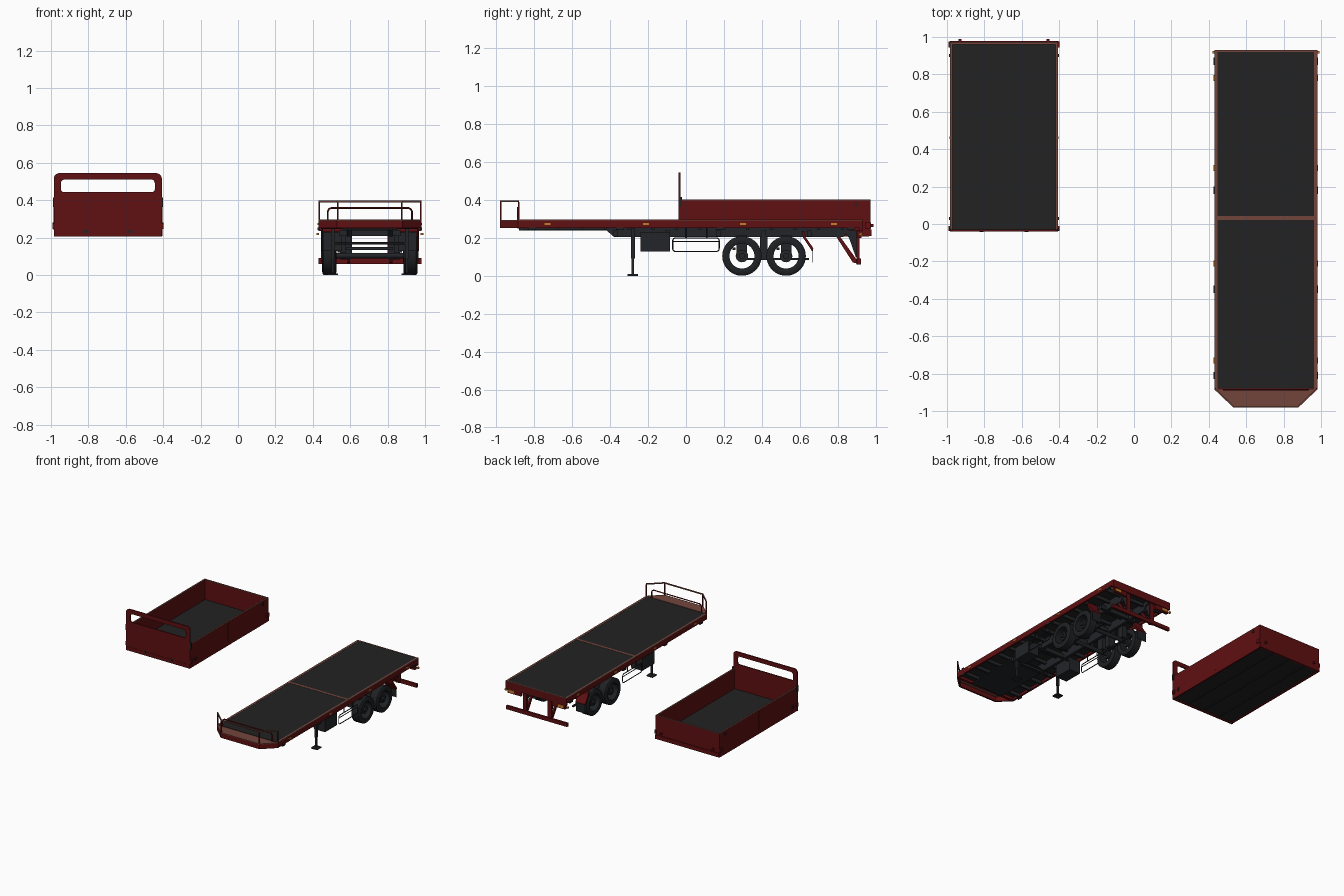
import bpy, bmesh, math
from mathutils import Vector

if "Cube" in bpy.data.objects:
    bpy.data.objects.remove(bpy.data.objects["Cube"])

def mat(name, c):
    m = bpy.data.materials.new(name)
    m.diffuse_color = (*c, 1)
    m.use_nodes = True
    m.node_tree.nodes["Principled BSDF"].inputs["Base Color"].default_value = m.diffuse_color
    return m

RED = mat("dark red", (0.115, 0.005, 0.006))
BROWN = mat("worn brown", (0.17, 0.06, 0.045))
BLACK = mat("deck black", (0.016, 0.016, 0.016))
STEEL = mat("chassis black", (0.017, 0.018, 0.021))
RUBBER = mat("tyre rubber", (0.014, 0.015, 0.017))
ORANGE = mat("marker orange", (0.6, 0.2, 0.02))
CX, BX = 0.705, -0.695   # centre lines of trailer and of cargo body

def add(name, bm, m, smooth=False):
    bmesh.ops.recalc_face_normals(bm, faces=bm.faces)
    me = bpy.data.meshes.new(name)
    bm.to_mesh(me)
    bm.free()
    me.materials.append(m)
    o = bpy.data.objects.new(name, me)
    bpy.context.collection.objects.link(o)
    if smooth:
        bpy.ops.object.select_all(action='DESELECT')
        o.select_set(True)
        bpy.context.view_layer.objects.active = o
        bpy.ops.object.shade_smooth_by_angle(angle=math.radians(35))
    return o

def prism(name, pts, a, b, axis, m):
    """Extrude a 2D outline from a to b along x (pts = y,z) or z (pts = x,y)."""
    bm = bmesh.new()
    put = (lambda p, t: (t, p[0], p[1])) if axis == 'x' else (lambda p, t: (p[0], p[1], t))
    lo = [bm.verts.new(put(p, a)) for p in pts]
    hi = [bm.verts.new(put(p, b)) for p in pts]
    bm.faces.new(lo)
    bm.faces.new(hi)
    for i in range(len(pts)):
        j = (i + 1) % len(pts)
        bm.faces.new((lo[i], lo[j], hi[j], hi[i]))
    return add(name, bm, m)

def box(name, x0, x1, y0, y1, z0, z1, m):
    return prism(name, [(x0, y0), (x1, y0), (x1, y1), (x0, y1)], z0, z1, 'z', m)

def pair(name, c, x0, x1, y0, y1, z0, z1, m):
    """Two boxes mirrored about the centre line c."""
    box(name + "_right", c + x0, c + x1, y0, y1, z0, z1, m)
    box(name + "_left", c - x1, c - x0, y0, y1, z0, z1, m)

def curve_mesh(name, splines, m, bevel=0, extrude=0, closed=False, flat=False):
    cu = bpy.data.curves.new(name, 'CURVE')
    cu.dimensions = '2D' if flat else '3D'
    if flat:
        cu.fill_mode = 'BOTH'
    cu.bevel_depth, cu.bevel_resolution, cu.extrude = bevel, 1, extrude
    cu.use_fill_caps = not flat
    for pts in splines:
        s = cu.splines.new('POLY')
        s.points.add(len(pts) - 1)
        for q, p in zip(s.points, pts):
            q.co = (*p, 1)
        s.use_cyclic_u = closed
    tmp = bpy.data.objects.new(name + "_tmp", cu)
    bpy.context.collection.objects.link(tmp)
    me = bpy.data.meshes.new_from_object(tmp.evaluated_get(bpy.context.evaluated_depsgraph_get()))
    bpy.data.objects.remove(tmp)
    me.materials.clear()
    me.materials.append(m)
    o = bpy.data.objects.new(name, me)
    bpy.context.collection.objects.link(o)
    return o

def lathe(name, prof, x, y, z, m, n=36):
    """Revolve (x offset, radius) profile about the x axis."""
    bm = bmesh.new()
    rings = [[bm.verts.new((x + px, y + r * math.cos(2 * math.pi * i / n), z + r * math.sin(2 * math.pi * i / n)))
              for i in range(n)] for px, r in prof]
    for k in range(len(prof)):
        a, b = rings[k], rings[(k + 1) % len(prof)]
        for i in range(n):
            bm.faces.new((a[i], a[(i + 1) % n], b[(i + 1) % n], b[i]))
    return add(name, bm, m, True)

def rod(name, a, b, r, m, n=16):
    a, b = Vector(a), Vector(b)
    bm = bmesh.new()
    bmesh.ops.create_cone(bm, cap_ends=True, segments=n, radius1=r, radius2=r, depth=(b - a).length)
    rot = (b - a).to_track_quat('Z', 'Y').to_matrix()
    for v in bm.verts:
        v.co = rot @ v.co + (a + b) / 2
    return add(name, bm, m, True)

def rounded(x0, x1, z0, z1, rb, rt):
    pts = []
    for cx, cz, r, a0 in ((x1, z0, rb, -90), (x1, z1, rt, 0), (x0, z1, rt, 90), (x0, z0, rb, 180)):
        sx, sz = (-1 if cx == x1 else 1), (-1 if cz == z1 else 1)
        for i in range(6):
            a = math.radians(a0 + 18 * i)
            pts.append((cx + sx * r + r * math.cos(a), cz + sz * r + r * math.sin(a), 0))
    return pts

# ---------------- trailer deck ----------------
box("deck_floor", 0.445, 0.965, -0.88, 0.92, 0.272, 0.295, BLACK)
box("deck_joint", 0.445, 0.965, 0.022, 0.042, 0.29, 0.2965, BROWN)
pair("deck_side_rail", CX, 0.26, 0.275, -0.885, 0.925, 0.252, 0.291, RED)
pair("deck_side_cap", CX, 0.258, 0.275, -0.885, 0.928, 0.291, 0.296, BROWN)
box("deck_rear_beam", 0.43, 0.98, 0.915, 0.93, 0.235, 0.292, RED)
box("deck_rear_cap", 0.43, 0.98, 0.92, 0.93, 0.292, 0.296, BROWN)
nose = [(0.43, -0.885), (0.53, -0.98), (0.88, -0.98), (0.98, -0.885)]
inner = [(0.964, -0.885), (0.874, -0.966), (0.536, -0.966), (0.446, -0.885)]
prism("nose_skirt", nose + inner, 0.252, 0.29, 'z', RED)
prism("nose_plate", nose, 0.288, 0.295, 'z', BROWN)
box("nose_under_beam", 0.445, 0.965, -0.89, -0.87, 0.25, 0.288, RED)

# front rail around the nose, and headboard hoop
prism("nose_rail_top", nose + [(0.972, -0.882), (0.877, -0.972), (0.533, -0.972), (0.438, -0.882)], 0.389, 0.398, 'z', BROWN)
for i, (px, py) in enumerate(nose):
    sx = 0.004 if px < CX else -0.004
    box(f"nose_rail_post_{i}", px + sx - .004, px + sx + .004, py, py + 0.008, 0.29, 0.39, RED)
hoop = [(x, -0.886, z) for x, z in ((0.48, .29), (0.48, .34), (0.486, .353), (0.5, .359), (0.91, .359), (0.924, .353), (0.93, .34), (0.93, .29))]
curve_mesh("headboard_hoop", [hoop], RED, bevel=0.005)

# side markers and lashing clips
for i, y in enumerate((-0.73, -0.21, 0.30, 0.78)):
    pair(f"side_marker_{i}", CX, 0.274, 0.279, y - 0.016, y + 0.016, 0.268, 0.279, ORANGE)
for i, y in enumerate((-0.81, -0.35, 0.18, 0.87)):
    pair(f"lashing_clip_{i}", CX, 0.268, 0.279, y - 0.02, y + 0.02, 0.242, 0.254, STEEL)

# ---------------- chassis ----------------
beam = [(-0.88, 0.272), (-0.88, 0.24), (-0.42, 0.24), (-0.38, 0.205), (0.83, 0.205), (0.86, 0.24), (0.915, 0.272)]
for s in (-1, 1):
    prism("chassis_beam", beam, CX + s * 0.11 - 0.012, CX + s * 0.11 + 0.012, 'x', STEEL)
for i in range(14):
    y = -0.8 + i * 0.125
    box(f"cross_member_{i}", 0.445, 0.965, y - 0.008, y + 0.008, 0.245, 0.272, STEEL)
for i, y in enumerate((-0.37, -0.1, 0.17, 0.41, 0.65)):
    box(f"frame_brace_{i}", 0.54, 0.87, y - 0.012, y + 0.012, 0.208, 0.24, STEEL)
box("coupling_plate", 0.56, 0.85, -0.86, -0.42, 0.238, 0.246, STEEL)

# landing legs
pair("landing_leg", CX, 0.188, 0.208, -0.29, -0.27, 0.09, 0.25, STEEL)
pair("landing_leg_inner", CX, 0.191, 0.205, -0.287, -0.273, 0.01, 0.1, STEEL)
pair("landing_foot", CX, 0.17, 0.226, -0.308, -0.252, 0.0, 0.008, STEEL)
rod("landing_cross_shaft", (0.51, -0.28, 0.17), (0.90, -0.28, 0.17), 0.006, STEEL)

# toolbox and side guards
pair("toolbox", CX, 0.15, 0.25, -0.24, -0.085, 0.128, 0.23, STEEL)
for s in (-1, 1):
    x = CX + s * 0.255
    guard = [(x, p[0], p[1]) for p in rounded(-0.07, 0.175, 0.128, 0.2, 0.015, 0.015)]
    curve_mesh("side_guard", [guard], STEEL, bevel=0.0035, closed=True)
    for y in (0.0, 0.11):
        rod("side_guard_arm", (x, y, 0.2), (x, y, 0.26), 0.004, STEEL, 8)
    rod("side_guard_rail", (x, -0.07, 0.18), (x, 0.175, 0.18), 0.003, STEEL, 8)

# ---------------- wheels and suspension ----------------
tyre = [(-.034, .066), (-.038, .08), (-.037, .095), (-.03, .104), (.03, .104), (.037, .095), (.038, .08), (.034, .066)]
for n, y in enumerate((0.295, 0.528)):
    for s in (-1, 1):
        x = CX + s * 0.217
        lathe(f"tyre_{n}", tyre, x, y, 0.104, RUBBER)
        rod(f"wheel_hub_{n}", (x - s * .03, y, .104), (x + s * .018, y, .104), 0.033, STEEL, 20)
        rod(f"hub_cap_{n}", (x, y, .104), (x + s * .032, y, .104), 0.016, STEEL, 12)
        box(f"air_spring_{n}", CX + s * .15 - .022, CX + s * .15 + .022, y - .028, y + .028, .12, .215, STEEL)
    rod(f"axle_{n}", (CX - .2, y, .104), (CX + .2, y, .104), 0.015, STEEL)
    box(f"brake_bar_{n}", 0.58, 0.83, y - .05, y - .035, .135, .15, STEEL)
pair("axle_link", CX, 0.13, 0.145, 0.295, 0.65, 0.083, 0.094, STEEL)
pair("suspension_hanger", CX, 0.1, 0.16, 0.39, 0.43, 0.083, 0.21, STEEL)

# mudguards, flaps, rear bumper
guard = [(0.61, 0.235), (0.625, 0.235), (0.63, 0.205), (0.672, 0.145), (0.665, 0.128), (0.655, 0.145), (0.618, 0.2)]
bracket = [(0.79, 0.21), (0.81, 0.21), (0.90, 0.085), (0.90, 0.065), (0.88, 0.07)]
for s in (-1, 1):
    prism("mudguard", guard, CX + s * 0.175, CX + s * 0.262, 'x', RED)
    prism("bumper_bracket", bracket, CX + s * 0.105, CX + s * 0.12, 'x', RED)
    prism("bumper_gusset", [(0.83, 0.24), (0.91, 0.24), (0.905, 0.1), (0.895, 0.1), (0.86, 0.2)],
          CX + s * 0.108, CX + s * 0.115, 'x', STEEL)
pair("mud_flap", CX, 0.178, 0.26, 0.666, 0.67, 0.07, 0.14, RUBBER)
pair("bumper_post", CX, 0.095, 0.13, 0.9, 0.915, 0.06, 0.24, RED)
box("rear_bumper", 0.43, 0.98, 0.905, 0.922, 0.06, 0.09, RED)
pair("tail_lamp_panel", CX, 0.14, 0.26, 0.905, 0.925, 0.2, 0.236, RED)
pair("tail_lamp", CX, 0.2, 0.25, 0.925, 0.93, 0.208, 0.23, ORANGE)
pair("rear_outline_lamp", CX, 0.272, 0.286, 0.912, 0.926, 0.213, 0.226, ORANGE)

# ---------------- separate cargo body ----------------
box("body_floor", -0.98, -0.41, -0.03, 0.965, 0.215, 0.238, BLACK)
for i, x in enumerate((-0.15, 0.0, 0.15)):
    box(f"body_floor_runner_{i}", BX + x - .006, BX + x + .006, -0.025, 0.96, 0.209, 0.216, STEEL)
pair("body_side", CX - 1.4, 0.276, 0.288, -0.035, 0.965, 0.207, 0.398, RED)
pair("body_side_cap", BX, 0.276, 0.288, -0.03, 0.972, 0.398, 0.402, BROWN)
pair("body_side_post", BX, 0.284, 0.291, 0.455, 0.467, 0.24, 0.398, RED)
box("tailgate", -0.983, -0.407, 0.96, 0.972, 0.24, 0.398, RED)
box("tailgate_cap", -0.983, -0.407, 0.96, 0.973, 0.398, 0.402, BROWN)
box("body_rear_sill", -0.985, -0.405, 0.962, 0.978, 0.21, 0.243, RED)
for y in (-0.03, 0.03, 0.9):
    pair("body_latch", BX, 0.286, 0.295, y - .008, y + .008, 0.25 if y == 0.03 else 0.365, 0.275 if y == 0.03 else 0.415 if y < 0 else 0.385, STEEL)
pair("body_corner_lump", BX, 0.282, 0.296, -0.038, -0.01, 0.245, 0.275, RED)
pair("body_rear_lump", BX, 0.282, 0.296, 0.945, 0.975, 0.25, 0.28, RED)
pair("tailgate_stud", BX, 0.228, 0.242, 0.97, 0.988, 0.258, 0.272, RED)

# front board with a rounded opening
board = curve_mesh("body_front_board", [rounded(-0.985, -0.407, 0.205, 0.545, 0.001, 0.03),
                   rounded(-0.947, -0.445, 0.444, 0.511, 0.015, 0.02)], RED, extrude=0.005, closed=True, flat=True)
board.rotation_euler = (math.pi / 2, 0, 0)
board.location = (0, -0.034, 0)
box("front_board_fold", -0.983, -0.409, -0.041, -0.036, 0.232, 0.237, RED)
pair("front_board_catch", BX, 0.11, 0.13, -0.042, -0.036, 0.225, 0.24, STEEL)
